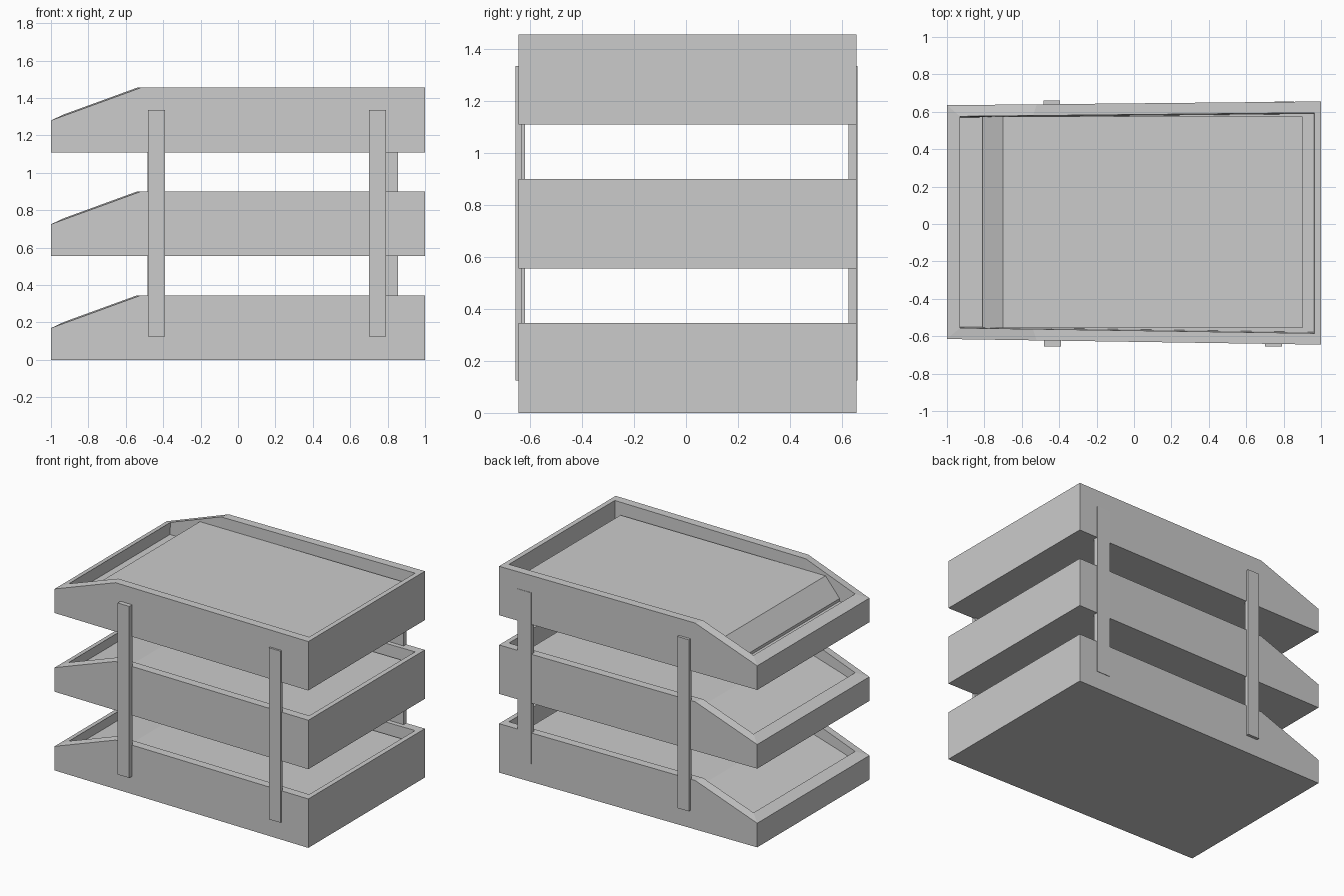
import bpy
import bmesh

cube = bpy.data.objects.get("Cube")
if cube:
    bpy.data.objects.remove(cube)

grey = bpy.data.materials.new("light_grey")
grey.use_nodes = True
grey.diffuse_color = (0.6, 0.6, 0.6, 1)
grey.node_tree.nodes["Principled BSDF"].inputs["Base Color"].default_value = (0.6, 0.6, 0.6, 1)

TRAY_PITCH = 0.555


def finish(name, bm, z=0):
    bmesh.ops.recalc_face_normals(bm, faces=bm.faces)
    mesh = bpy.data.meshes.new(name)
    bm.to_mesh(mesh)
    bm.free()
    mesh.materials.append(grey)
    obj = bpy.data.objects.new(name, mesh)
    obj.location.z = z
    bpy.context.collection.objects.link(obj)
    return obj


def back_y(x):
    return 0.645 + 0.01 * x


def front_y(x):
    return -0.63 - 0.015 * x


def ring(bm, stations, inset):
    """Closed loop along the front side and back again along the rear side."""
    front = [bm.verts.new((x, front_y(x) + inset, z)) for x, z in stations]
    back = [bm.verts.new((x, back_y(x) - inset, z)) for x, z in stations]
    return front + back[::-1]


def bridge(bm, a, b):
    for i in range(len(a)):
        j = (i + 1) % len(a)
        bm.faces.new((a[i], a[j], b[j], b[i]))


# Hollow tray with a lowered, sloping rim at one end
def tray(name, z):
    bm = bmesh.new()
    bottom = ring(bm, [(-1, 0), (-0.52, 0), (1, 0)], 0)
    rim_out = ring(bm, [(-1, 0.17), (-0.52, 0.345), (1, 0.345)], 0)
    rim_in = ring(bm, [(-0.93, 0.203), (-0.54, 0.345), (0.965, 0.345)], 0.06)
    floor = ring(bm, [(-0.93, 0.12), (-0.54, 0.12), (0.96, 0.12)], 0.066)
    for a, b in ((bottom, rim_out), (rim_out, rim_in), (rim_in, floor)):
        bridge(bm, a, b)
    for loop in (bottom, floor):
        bm.faces.new(loop)
    finish(name, bm, z)


# Stack of sheets, extruded across the tray from a side profile
def sheets(name, profile, z):
    bm = bmesh.new()
    sides = [[bm.verts.new((x, y, h)) for x, h in profile] for y in (-0.555, 0.575)]
    bridge(bm, *sides)
    for side in sides:
        bm.faces.new(side)
    finish(name, bm, z)


# Upright strip joining the trays
def post(name, x0, x1, y0, y1):
    bm = bmesh.new()
    bmesh.ops.create_cube(bm, size=1)
    for v in bm.verts:
        v.co.x = x0 if v.co.x < 0 else x1
        v.co.y = y0 if v.co.y < 0 else y1
        v.co.z = 0.125 if v.co.z < 0 else 1.335
    finish(name, bm)


full_stack = [(-0.81, 0.12), (-0.81, 0.14), (-0.70, 0.27), (0.90, 0.27), (0.90, 0.12)]
low_stack = [(-0.93, 0.12), (-0.93, 0.14), (-0.50, 0.27), (0.90, 0.27), (0.90, 0.12)]

for i, label in enumerate(("bottom", "middle", "top")):
    tray(label + "_tray", i * TRAY_PITCH)
    sheets(label + "_sheets", full_stack if label == "top" else low_stack, i * TRAY_PITCH)

post("front_right_post", -0.48, -0.39, -0.655, -0.62)
post("front_left_post", 0.70, 0.79, -0.655, -0.63)
post("back_right_post", -0.485, -0.395, 0.63, 0.66)
post("back_left_post", 0.75, 0.855, 0.625, 0.656)
